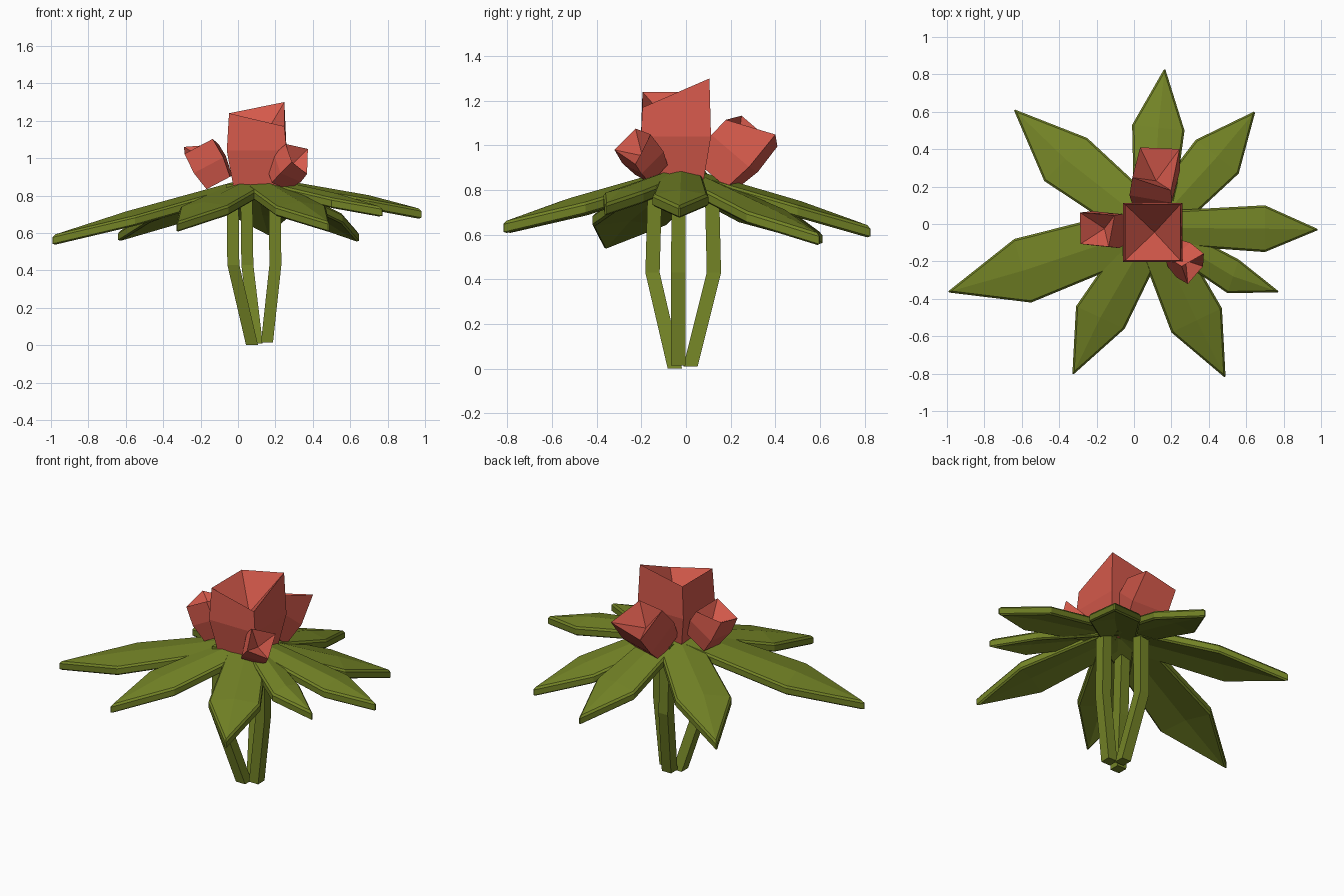
import bpy, bmesh, math
from mathutils import Vector, Matrix

if "Cube" in bpy.data.objects:
    bpy.data.objects.remove(bpy.data.objects["Cube"])

def material(name, rgb):
    m = bpy.data.materials.new(name)
    m.diffuse_color = (*rgb, 1)
    m.use_nodes = True
    m.node_tree.nodes["Principled BSDF"].inputs["Base Color"].default_value = m.diffuse_color
    return m

GREEN = material("leaf_green", (0.17, 0.225, 0.019))
RED = material("flower_red", (0.66, 0.10, 0.07))

def make(name, verts, faces, mat, bevel=0):
    me = bpy.data.meshes.new(name)
    me.from_pydata([tuple(v) for v in verts], [], faces)
    bm = bmesh.new()
    bm.from_mesh(me)
    bmesh.ops.recalc_face_normals(bm, faces=bm.faces)
    bm.to_mesh(me)
    bm.free()
    me.materials.append(mat)
    ob = bpy.data.objects.new(name, me)
    bpy.context.collection.objects.link(ob)
    if bevel:
        b = ob.modifiers.new("bevel", 'BEVEL')
        b.width, b.segments = bevel, 1
        b.limit_method, b.angle_limit = 'ANGLE', math.radians(50)
    return ob

# Leaves: pointed, gently ridged slabs radiating from the hub
HUB = Vector((0.10, -0.02, 0.885))

def leaf(name, tip, left, right, tip_z):
    tip = Vector((*tip, tip_z))
    span = (tip.xy - HUB.xy).length
    def at(p):
        t = (Vector(p) - HUB.xy).length / span
        return Vector((*p, HUB.z + (tip_z - HUB.z) * t + 0.005))
    sl, sr = at(left), at(right)
    half = (sl - sr) * 0.5
    half.z = 0
    mid = (sl + sr) / 2
    ridge = Vector((0, 0, 0.022))
    top = [HUB + half * 0.7, HUB + ridge, HUB - half * 0.7,
           sl, mid + ridge, sr, tip]
    low = [v - Vector((0, 0, 0.055)) for v in top]
    f = [(0, 1, 4, 3), (1, 2, 5, 4), (3, 4, 6), (4, 5, 6)]
    faces = f + [tuple(i + 7 for i in reversed(q)) for q in f]
    rim = [0, 1, 2, 5, 6, 3]
    for a, b in zip(rim, rim[1:] + rim[:1]):
        faces.append((a, b, b + 7, a + 7))
    make(name, top + low, faces, GREEN, 0.010)

LEAVES = [
    ((0.99, -0.03), (0.70, 0.10), (0.70, -0.15), 0.725),
    ((0.65, 0.605), (0.33, 0.45), (0.56, 0.27), 0.60),
    ((0.165, 0.835), (-0.01, 0.53), (0.27, 0.50), 0.635),
    ((-0.645, 0.615), (-0.48, 0.23), (-0.25, 0.46), 0.605),
    ((-1.0, -0.365), (-0.55, -0.42), (-0.64, -0.08), 0.585),
    ((-0.33, -0.81), (-0.05, -0.56), (-0.31, -0.44), 0.655),
    ((0.49, -0.825), (0.47, -0.45), (0.20, -0.58), 0.655),
    ((0.78, -0.365), (0.56, -0.19), (0.50, -0.37), 0.735),
]
for i, args in enumerate(LEAVES):
    leaf(f"leaf_{i + 1}", *args)

# Stems: square rods with one bend, leaning together at the ground
def stem(name, foot, top, z0):
    r = 0.032
    pts = [(*foot, z0), (*top, 0.43), (top[0] - 0.005, top[1] * 0.92, 0.86)]
    corners = [(-r, -r), (r, -r), (r, r), (-r, r)]
    verts = [(x + dx, y + dy, z) for x, y, z in pts for dx, dy in corners]
    faces = [(0, 1, 2, 3), (8, 9, 10, 11)]
    for k in (0, 4):
        for j in range(4):
            n = (j + 1) % 4
            faces.append((k + j, k + n, k + n + 4, k + j + 4))
    make(name, verts, faces, GREEN)

stem("stem_left", (0.075, -0.05), (-0.025, -0.15), 0.0)
stem("stem_back", (0.10, 0.02), (0.05, 0.125), 0.01)
stem("stem_right", (0.155, -0.035), (0.20, -0.035), 0.015)

# Flowers: four-sided cups with uneven corners and a sunken pyramid mouth
def flower(name, base, axis, scale, spin):
    signs = [(-1, -1), (1, -1), (1, 1), (-1, 1)]
    verts = [(x * 0.125, y * 0.125, 0) for x, y in signs]
    verts += [(x * 0.16, y * 0.157, 0.19) for x, y in signs]
    verts += [(x * 0.148, y * 0.15, h)
              for (x, y), h in zip(signs, (0.39, 0.32, 0.45, 0.39))]
    verts.append((0.01, 0, 0.22))
    faces = [(3, 2, 1, 0)]
    for j in range(4):
        n = (j + 1) % 4
        faces += [(j, n, n + 4, j + 4), (j + 4, n + 4, n + 8, j + 8),
                  (j + 8, n + 8, 12)]
    q = Vector((0, 0, 1)).rotation_difference(Vector(axis))
    m = (Matrix.Translation(base) @ q.to_matrix().to_4x4()
         @ Matrix.Rotation(math.radians(spin), 4, 'Z') @ Matrix.Scale(scale, 4))
    make(name, [m @ Vector(v) for v in verts], faces, RED)

flower("flower_main", (0.10, -0.045, 0.85), (0, 0, 1), 1.0, 0)
flower("flower_back", (0.105, 0.13, 0.86), (0.04, 0.64, 0.76), 0.72, -12)
flower("flower_left", (-0.10, -0.03, 0.87), (-0.45, 0.0, 0.85), 0.57, 85)
flower("flower_right", (0.21, -0.155, 0.89), (0.6, -0.42, 0.62), 0.46, 30)
